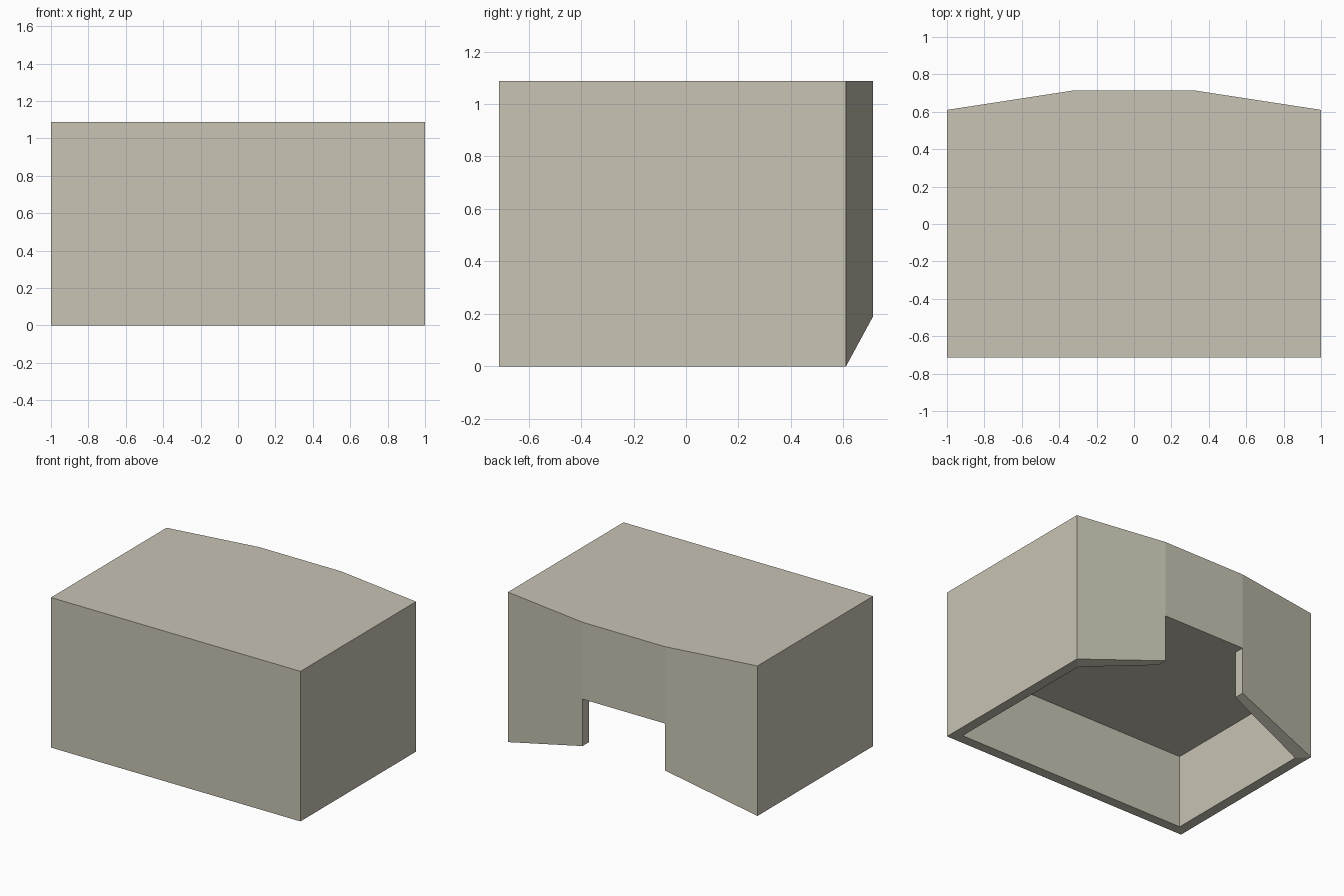
import bpy, bmesh

cube = bpy.data.objects.get("Cube")
if cube:
    bpy.data.objects.remove(cube, do_unlink=True)

# Overall sizes
SIDE, JAMB = 1.0, 0.33            # half widths of the body and of the rear opening
FRONT, CORNER, BACK = -0.713, 0.61, 0.713
TOP, CEILING, LIFT = 1.087, 0.53, 0.19
WALL = 0.073

stone = bpy.data.materials.new("warm grey")
stone.use_nodes = True
colour = (0.578, 0.546, 0.456, 1)
stone.diffuse_color = colour
bsdf = next(n for n in stone.node_tree.nodes if n.type == 'BSDF_PRINCIPLED')
bsdf.inputs["Base Color"].default_value = colour

# Half outlines, from the front centre round to the rear jamb
outer = [(0, FRONT), (SIDE, FRONT), (SIDE, CORNER), (JAMB, BACK)]
inner = [(0, FRONT + WALL), (SIDE - WALL, FRONT + WALL),
         (SIDE - WALL, CORNER - WALL), (JAMB, BACK - WALL)]
foot = [0, 0, 0, LIFT]            # lower rim height, rising towards the jamb

bm = bmesh.new()


def ring(points, heights):
    return [bm.verts.new((x, y, z)) for (x, y), z in zip(points, heights)]


lid = ring(outer, [TOP] * 4)
base = ring(outer, foot)
rim = ring(inner, foot)
roof = ring(inner, [CEILING] * 4)
lintel = bm.verts.new((JAMB, BACK, CEILING))
lid_mid = bm.verts.new((0, BACK, TOP))
lintel_mid = bm.verts.new((0, BACK, CEILING))

# Outer walls, lower rim and cavity walls
for i in range(3):
    corner = [lintel] if i == 2 else []
    bm.faces.new([base[i], base[i + 1], *corner, lid[i + 1], lid[i]])
    bm.faces.new([rim[i], rim[i + 1], base[i + 1], base[i]])
    bm.faces.new([roof[i], roof[i + 1], rim[i + 1], rim[i]])

# Rear lintel, jamb, lid and cavity ceiling
bm.faces.new([lintel, lintel_mid, lid_mid, lid[3]])
bm.faces.new([base[3], rim[3], roof[3], lintel])
bm.faces.new([*lid, lid_mid])
bm.faces.new([lintel_mid, lintel, *reversed(roof)])
bmesh.ops.recalc_face_normals(bm, faces=bm.faces)
if bm.faces[0].normal.y > 0:      # the first face is the front wall
    bmesh.ops.reverse_faces(bm, faces=bm.faces)

mesh = bpy.data.meshes.new("hollow_body")
bm.to_mesh(mesh)
bm.free()
mesh.materials.append(stone)
body = bpy.data.objects.new("hollow_body", mesh)
bpy.context.collection.objects.link(body)

# Second half
mirror = body.modifiers.new("Mirror", 'MIRROR')
mirror.use_axis[0] = True
mirror.use_clip = True
